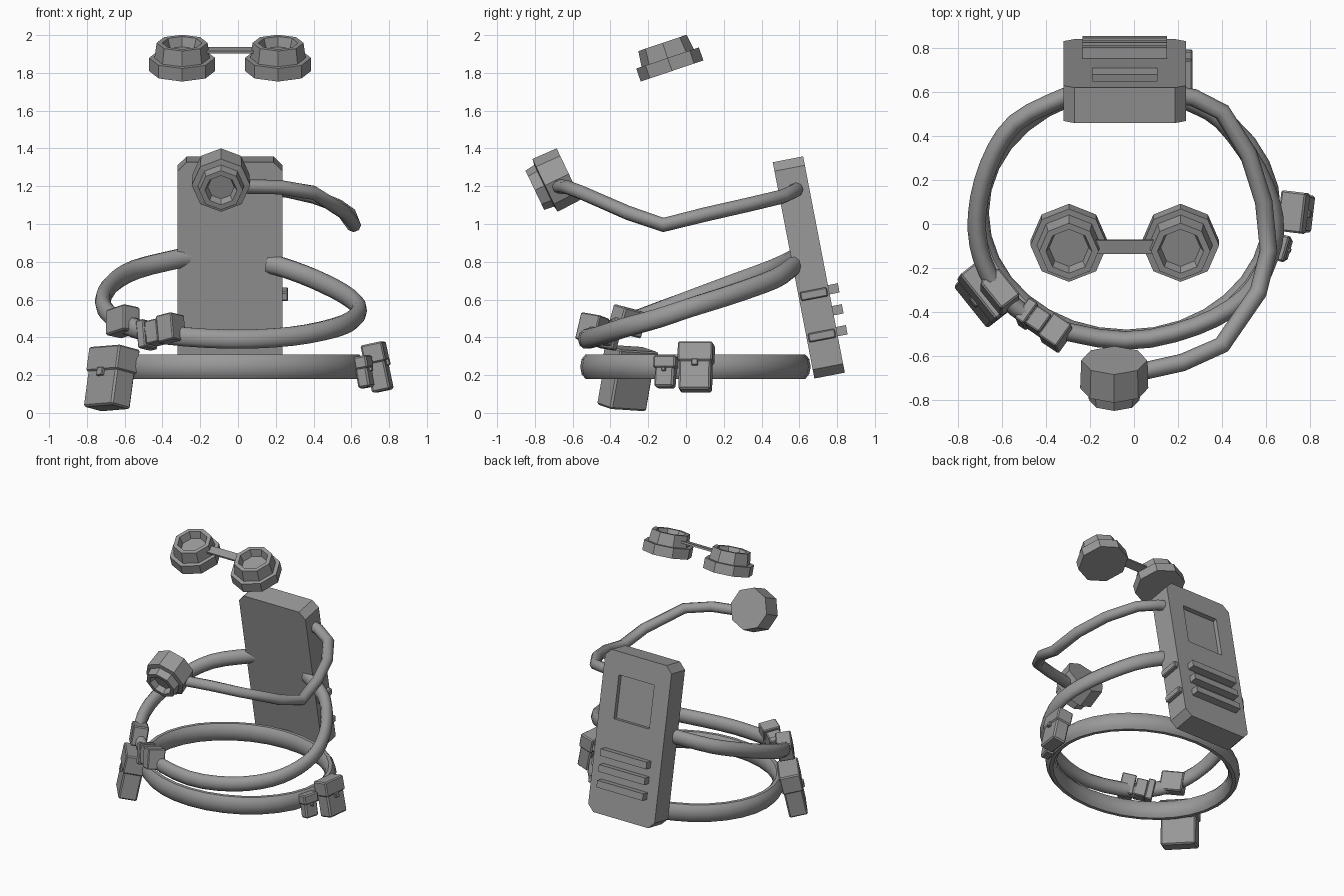
import bpy, bmesh, math
from mathutils import Matrix, Vector

cube = bpy.data.objects.get("Cube")
if cube:
    bpy.data.objects.remove(cube, do_unlink=True)

grey = bpy.data.materials.new("plain grey")
grey.use_nodes = True
grey.diffuse_color = (0.32, 0.32, 0.32, 1)
grey.node_tree.nodes["Principled BSDF"].inputs["Base Color"].default_value = (0.32, 0.32, 0.32, 1)


def finish(name, bm, matrix=Matrix(), smooth=0):
    bmesh.ops.recalc_face_normals(bm, faces=bm.faces)
    bm.transform(matrix)
    mesh = bpy.data.meshes.new(name)
    bm.to_mesh(mesh)
    bm.free()
    mesh.materials.append(grey)
    if smooth:
        mesh.shade_smooth()
        mesh.set_sharp_from_angle(angle=math.radians(smooth))
    obj = bpy.data.objects.new(name, mesh)
    bpy.context.collection.objects.link(obj)
    return obj


def box(name, size, matrix, centre=(0, 0, 0), bevel=0.0, axis=None):
    """Box with every edge bevelled, or only the edges along one axis."""
    bm = bmesh.new()
    bmesh.ops.create_cube(bm, size=1)
    bmesh.ops.scale(bm, vec=size, verts=bm.verts)
    if bevel:
        edges = [e for e in bm.edges if axis is None
                 or abs((e.verts[0].co - e.verts[1].co)[axis]) > 0.01]
        bmesh.ops.bevel(bm, geom=edges, offset=bevel, segments=1, affect='EDGES')
    return finish(name, bm, matrix @ Matrix.Translation(centre))


def skin(bm, rings, closed=False):
    """Join equal rings of points with quads and cap the open ends."""
    rings = [[bm.verts.new(p) for p in ring] for ring in rings]
    n = len(rings[0])
    pairs = list(zip(rings, rings[1:])) + ([(rings[-1], rings[0])] if closed else [])
    for a, b in pairs:
        for i in range(n):
            j = (i + 1) % n
            bm.faces.new((a[i], a[j], b[j], b[i]))
    if not closed:
        bm.faces.new(rings[0])
        bm.faces.new(rings[-1])


def lathe(name, profile, origin, direction, sides=8):
    bm = bmesh.new()
    turns = [2 * math.pi * i / sides for i in range(sides)]
    skin(bm, [[(r * math.cos(t), r * math.sin(t), h) for t in turns] for r, h in profile])
    turn = Vector(direction).to_track_quat('Z', 'Y').to_matrix().to_4x4()
    return finish(name, bm, Matrix.Translation(origin) @ turn)


def tube(name, path, half_width, half_height, closed=False, sides=10):
    bm = bmesh.new()
    path = [Vector(p) for p in path]
    n, rings = len(path), []
    for i, p in enumerate(path):
        after = path[(i + 1) % n] if closed else path[min(i + 1, n - 1)]
        before = path[i - 1] if closed else path[max(i - 1, 0)]
        along = (after - before).normalized()
        side = along.cross(Vector((0, 0, 1))).normalized()
        up = side.cross(along)
        rings.append([p + side * half_width * math.cos(t) + up * half_height * math.sin(t)
                      for t in (2 * math.pi * k / sides for k in range(sides))])
    skin(bm, rings, closed)
    return finish(name, bm, smooth=50)


def smooth_path(points, steps=3):
    """Catmull-Rom resampling."""
    p = [Vector(q) for q in points]
    p = [2 * p[0] - p[1]] + p + [2 * p[-1] - p[-2]]
    out = []
    for a, b, c, d in zip(p, p[1:], p[2:], p[3:]):
        for s in range(steps):
            t = s / steps
            out.append(0.5 * (2 * b + (c - a) * t + (2 * a - 5 * b + 4 * c - d) * t * t
                              + (3 * b - a - 3 * c + d) * t ** 3))
    return out + [p[-2]]


def placed(origin, outward, lean=0.0, roll=0.0):
    """Local y points outward; lean swings the bottom outward."""
    yaw = math.atan2(outward[1], outward[0]) - math.pi / 2
    return (Matrix.Translation(origin) @ Matrix.Rotation(yaw, 4, 'Z')
            @ Matrix.Rotation(math.radians(lean), 4, 'X')
            @ Matrix.Rotation(math.radians(roll), 4, 'Y'))


# Back unit: leaning slab with cut corners and a sunken window
MID = -0.042
pack = Matrix.Translation((MID, 0.65, 0.77)) @ Matrix.Rotation(math.radians(10.9), 4, 'X')
slab = box("back_unit", (0.555, 0.164, 1.166), pack, bevel=0.048, axis=1)
cutter = box("window_cutter", (0.295, 0.07, 0.316), pack, (0, 0.085, 0.264))
cutter.hide_render = True
cut = slab.modifiers.new("window", 'BOOLEAN')
cut.operation = 'DIFFERENCE'
cut.object = cutter
cut.solver = 'EXACT'
bpy.context.view_layer.objects.active = slab
bpy.ops.object.modifier_apply(modifier=cut.name)
bpy.data.objects.remove(cutter, do_unlink=True)

# Rear ribs and side clips
for i in range(3):
    box(f"rear_rib_{i + 1}", (0.385, 0.07, 0.05), pack, (0, 0.1, -0.136 - 0.113 * i))
for i, z in enumerate((-0.144, -0.367)):
    box(f"side_clip_{i + 1}", (0.06, 0.145, 0.048), pack, (0.278, 0, z), bevel=0.006)

# Waist belt
ring = [2 * math.pi * i / 32 for i in range(32)]
tube("waist_belt", [(-0.035 + 0.665 * math.cos(t), 0.05 + 0.57 * math.sin(t), 0.245)
                    for t in ring], 0.04, 0.068, closed=True)

# Chest strap
strap = [(-0.24, 0.6, 0.83), (-0.32, 0.575, 0.815), (-0.54, 0.46, 0.76), (-0.66, 0.27, 0.69),
         (-0.714, 0.04, 0.605), (-0.69, -0.16, 0.53), (-0.59, -0.33, 0.465),
         (-0.4, -0.46, 0.415), (-0.04, -0.53, 0.39), (0.28, -0.465, 0.405),
         (0.51, -0.33, 0.45), (0.615, -0.15, 0.5), (0.638, 0.03, 0.56),
         (0.56, 0.25, 0.63), (0.4, 0.47, 0.71), (0.24, 0.56, 0.77), (0.16, 0.59, 0.79)]
tube("chest_strap", smooth_path(strap), 0.042, 0.053)

# Strap slider and three-piece buckle
box("strap_slider", (0.16, 0.11, 0.14), placed((-0.61, -0.31, 0.485), (-0.8, -0.6), 10, 12), bevel=0.008)
buckle = placed((-0.415, -0.455, 0.43), (-0.58, -0.81), 8, 12)
for part, x, length, depth, height in (("end", 0.085, 0.05, 0.115, 0.15),
                                       ("middle", 0.02, 0.08, 0.1, 0.125),
                                       ("tip", -0.075, 0.1, 0.125, 0.145)):
    box("buckle_" + part, (length, depth, height), buckle, (x, 0, 0), bevel=0.006)


# Belt pouches: body, larger lid, closing tab
def pouch(name, width, depth, height, matrix):
    lid = 0.42 * height
    box(name + "_body", (width, depth, height), matrix, bevel=0.01)
    box(name + "_lid", (width + 0.016, depth + 0.016, lid), matrix,
        (0, 0, (height - lid) / 2 + 0.008), bevel=0.008)
    box(name + "_tab", (width * 0.2, 0.02, height * 0.14), matrix,
        (0, depth / 2 + 0.008, height / 2 - lid), bevel=0.004)


pouch("large_pouch", 0.245, 0.13, 0.315, placed((-0.675, -0.315, 0.18), (-0.79, -0.62), 12, 3))
pouch("side_pouch", 0.17, 0.1, 0.25, placed((0.742, 0.052, 0.238), (0.99, -0.12), 12))
pouch("small_pouch", 0.105, 0.065, 0.16, placed((0.668, -0.108, 0.213), (0.96, -0.28), 10))

# Mouthpiece and its arm
arm = [(0.21, 0.585, 1.185), (0.27, 0.575, 1.175), (0.4, 0.51, 1.145), (0.52, 0.32, 1.1),
       (0.59, 0.1, 1.05), (0.612, -0.12, 0.995), (0.565, -0.31, 1.06), (0.4, -0.55, 1.165),
       (0.22, -0.63, 1.195), (-0.05, -0.69, 1.2)]
tube("mouthpiece_arm", arm, 0.04, 0.038, sides=8)
lathe("mouthpiece", [(0.15, 0), (0.155, 0.14), (0.122, 0.145), (0.115, 0.2), (0.085, 0.2), (0.07, 0.16)],
      (-0.09, -0.62, 1.265), (0, -0.9, -0.43))

# Goggles: two stepped cups and a flat bridge
for label, x in (("left", 0.254), ("right", -0.254)):
    lathe(label + "_goggle", [(0.175, 0), (0.175, 0.073), (0.146, 0.073), (0.135, 0.157),
                              (0.105, 0.157), (0.09, 0.105)],
          (MID + x, -0.074, 1.81), (0, -0.32, 0.948))
box("goggle_bridge", (0.28, 0.066, 0.014),
    Matrix.Translation((MID, -0.103, 1.92)) @ Matrix.Rotation(math.radians(18.7), 4, 'X'))
